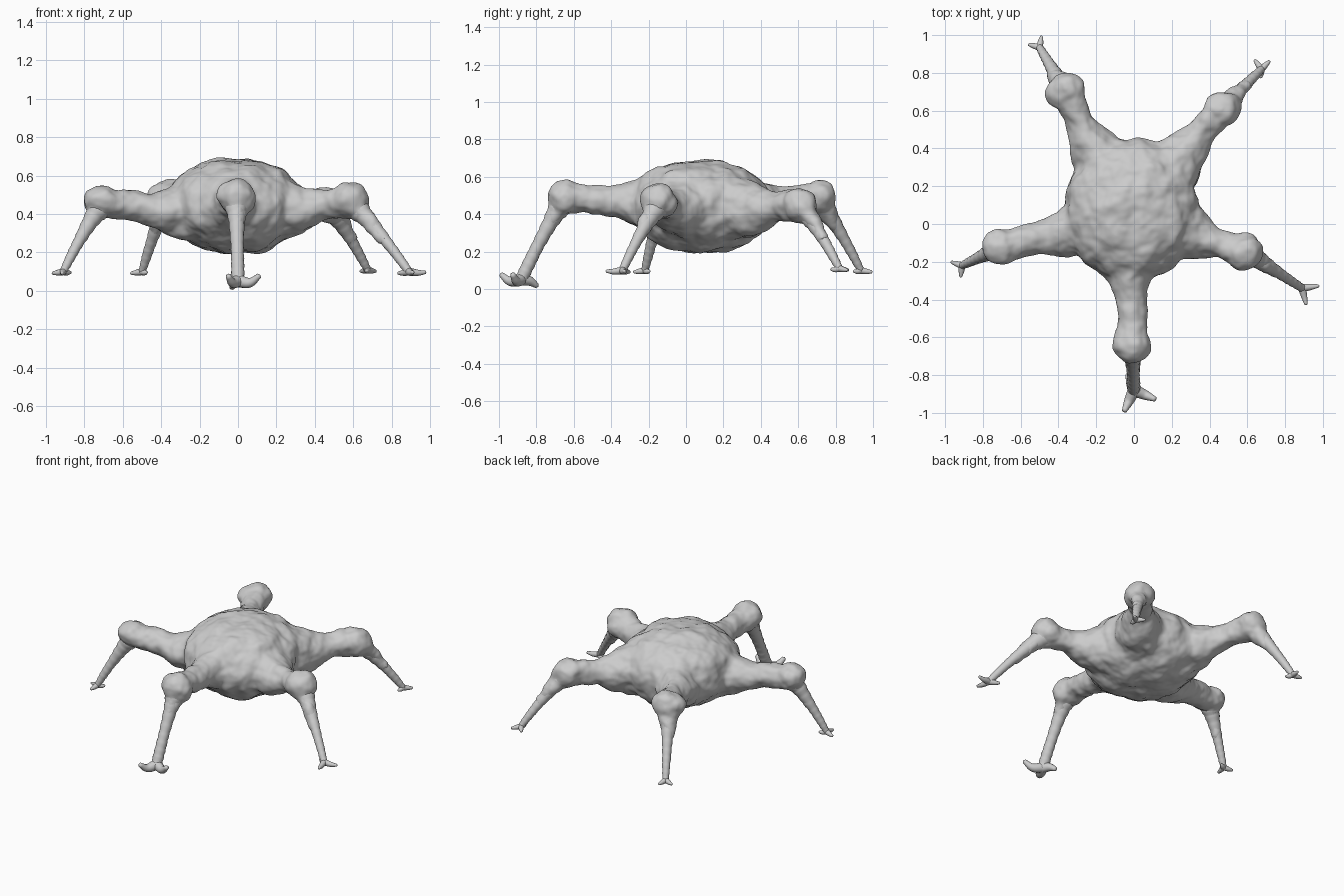
import bpy, bmesh, math
from mathutils import Vector

if "Cube" in bpy.data.objects:
    bpy.data.objects.remove(bpy.data.objects["Cube"])


def spline(pts, n):
    """Catmull-Rom through (x, y, z, radius) points."""
    p = [Vector(q) for q in pts]
    p = [2 * p[0] - p[1]] + p + [2 * p[-1] - p[-2]]
    out = []
    for i in range(1, len(p) - 2):
        a, b, c, d = p[i - 1:i + 3]
        for k in range(n):
            t = k / n
            out.append(0.5 * (2 * b + (c - a) * t + (2 * a - 5 * b + 4 * c - d) * t * t
                              + (3 * b - a - 3 * c + d) * t ** 3))
    return out + [p[-2]]


def tube(bm, pts, sides=14, n=6, ripple=0.0):
    """Sweep a round section along a path, with a rounded tip at both ends."""
    path = spline(pts, n)
    pos = [q.to_3d() for q in path]
    rings = []
    for i, q in enumerate(path):
        d = (pos[min(i + 1, len(pos) - 1)] - pos[max(i - 1, 0)]).normalized()
        up = Vector((0, 0, 1)) if abs(d.z) < 0.97 else Vector((0, 1, 0))
        u = d.cross(up).normalized()
        v = u.cross(d)
        r = max(q[3], 0.004) * (1 + ripple * math.sin(i * 2.1))
        rings.append([bm.verts.new(pos[i] + r * (u * math.cos(a) + v * math.sin(a)))
                      for a in (math.tau * k / sides for k in range(sides))])
        if i == 0:
            start = bm.verts.new(pos[0] - d * r * 0.6)
        if i == len(path) - 1:
            end = bm.verts.new(pos[-1] + d * r * 0.6)
    for k in range(sides):
        j = (k + 1) % sides
        for a, b in zip(rings, rings[1:]):
            bm.faces.new((a[k], a[j], b[j], b[k]))
        bm.faces.new((start, rings[0][j], rings[0][k]))
        bm.faces.new((end, rings[-1][k], rings[-1][j]))


def ball(bm, centre, size, box=1.0):
    """Ellipsoid; box below 1 makes it squarer."""
    vs = bmesh.ops.create_uvsphere(bm, u_segments=40, v_segments=24, radius=1)['verts']
    for v in vs:
        v.co = Vector([math.copysign(abs(c) ** box, c) * s for c, s in zip(v.co, size)]) + Vector(centre)


def finish(bm, name):
    bmesh.ops.recalc_face_normals(bm, faces=bm.faces)
    me = bpy.data.meshes.new(name)
    bm.to_mesh(me)
    bm.free()
    for p in me.polygons:
        p.use_smooth = True
    ob = bpy.data.objects.new(name, me)
    bpy.context.collection.objects.link(ob)
    return ob


def thigh_path(hip, knee):
    """Flares out of the body, thins, then swells at the knee."""
    core = Vector((0, .08, .43)).lerp(hip, .5)
    return [(*core, .19), (*hip, .13), (*hip.lerp(knee, .42), .081),
            (*hip.lerp(knee, .72), .08), (*knee, .088)]


def shin_path(knee, ankle, w):
    """Tapers from knee to ankle, bowed slightly upward."""
    path = [(*knee.lerp(ankle, .06), .068)]
    for t, r in ((.3, .044), (.6, .03), (.82, .025)):
        path.append((*(knee.lerp(ankle, t) + Vector((0, 0, .07 * t * (1 - t)))), max(r, w)))
    return path + [(*ankle, w)]


# name: hip, knee, ankle, (two toe headings in degrees, toe length, thickness)
legs = {
    "front": ((-.02, -.25, .455), (-.01, -.645, .49), (0, -.88, .052), (-115, -23, .12, .034)),
    "left": ((-.34, -.04, .41), (-.7, -.12, .465), (-.91, -.22, .1), (162, 263, .06, .019)),
    "right": ((.33, -.06, .43), (.585, -.14, .465), (.89, -.34, .1), (8, -76, .088, .021)),
    "back_right": ((.27, .38, .43), (.465, .61, .45), (.675, .82, .11), (127, 45, .06, .019)),
    "back_left": ((-.21, .39, .44), (-.362, .7, .495), (-.5, .935, .1), (80, 165, .06, .019)),
}
legs = {k: (*map(Vector, v[:3]), v[3]) for k, v in legs.items()}

# Body shell with thighs and knees, fused into one organic skin
bm = bmesh.new()
ball(bm, (-.015, .075, .443), (.35, .375, .247), .93)
ball(bm, (-.01, .2, .43), (.305, .25, .18), .85)
for hip, knee, ankle, (a, b, length, w) in legs.values():
    tube(bm, thigh_path(hip, knee), 20)
    ball(bm, knee, (.102, .1, .09))
    tube(bm, shin_path(knee, ankle, w)[:3], 16)
body = finish(bm, "body_and_thighs")
rm = body.modifiers.new("fuse", 'REMESH')
rm.mode = 'VOXEL'
rm.voxel_size = .011
rm.use_smooth_shade = True
sm = body.modifiers.new("soften", 'SMOOTH')
sm.factor = .5
sm.iterations = 18

# Lumpy, wrinkled skin
for name, scale, strength in (("lumps", .15, .04), ("wrinkles", .07, .016)):
    tex = bpy.data.textures.new(name, 'CLOUDS')
    tex.noise_scale = scale
    tex.noise_depth = 1
    d = body.modifiers.new(name, 'DISPLACE')
    d.texture = tex
    d.texture_coords = 'LOCAL'
    d.strength = strength
    d.mid_level = .5

# Shins and three-toed feet
for name, (hip, knee, ankle, (a, b, length, w)) in legs.items():
    bm = bmesh.new()
    tube(bm, shin_path(knee, ankle, w), 16, 7, .05)
    finish(bm, name + "_shin")
    bm = bmesh.new()
    heel = (a + b) / 2 + 180
    lift = (w - .02) * 2.6  # the big front foot curls its toes up and heel down
    for angle, reach, rise in ((a, 1, lift), (b, 1, lift), (heel, .75, -lift * .7)):
        t = math.radians(angle)
        step = Vector((math.cos(t), math.sin(t), 0)) * length * reach
        mid = ankle + step * .55 - Vector((0, 0, w * .3))
        tip = ankle + step + Vector((0, 0, rise - w * .3))
        tube(bm, [(*ankle, w), (*mid, w * .75), (*tip, w * .4)], 12)
    finish(bm, name + "_foot")
